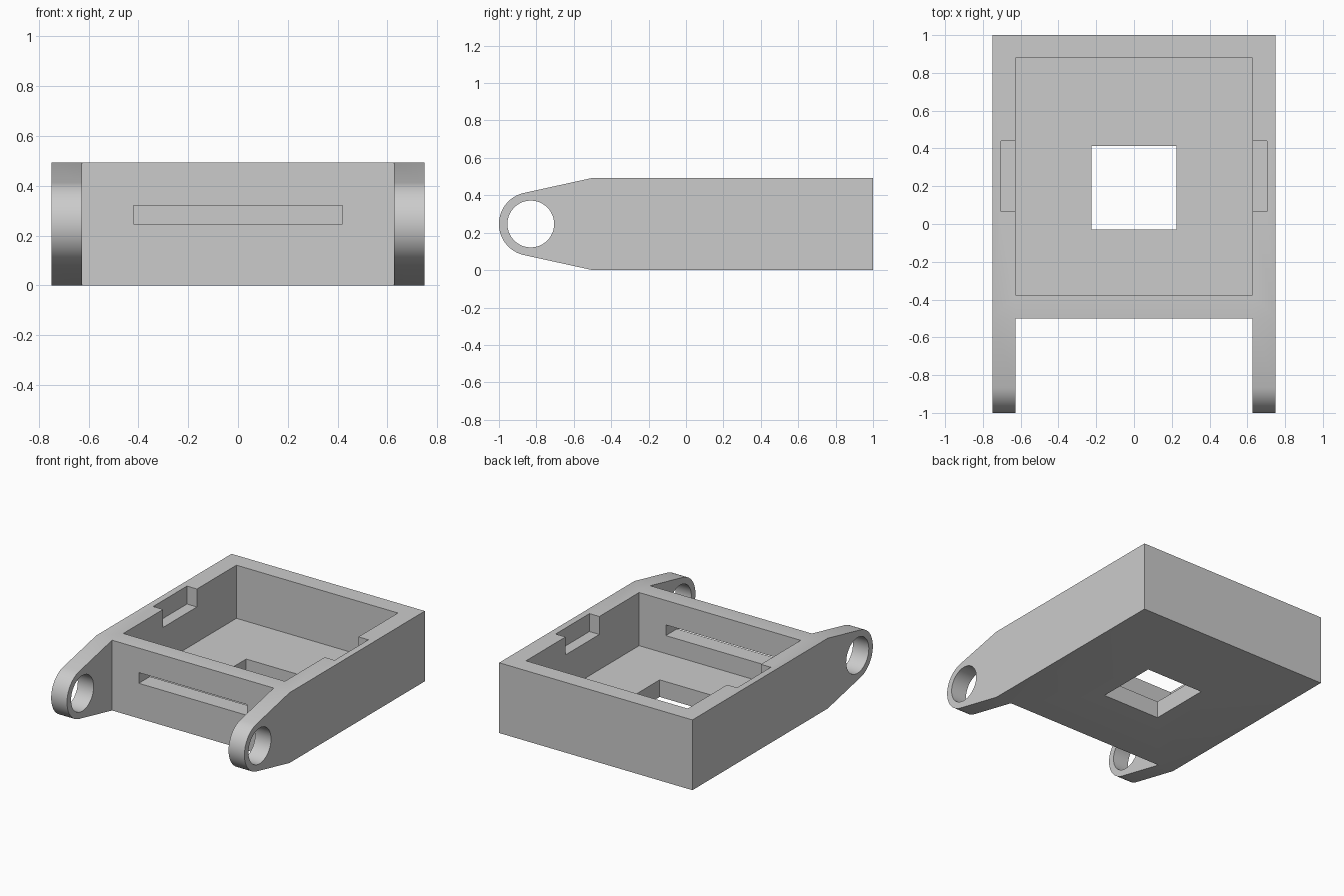
import bpy, bmesh
from math import sin, cos, pi, radians, atan2, acos, hypot

cube = bpy.data.objects.get("Cube")
if cube:
    bpy.data.objects.remove(cube, do_unlink=True)

HALF_W, INNER = 0.75, 0.627       # outer half width, inner half width
HEIGHT, FLOOR = 0.493, 0.12
FRONT, BACK = -0.5, 1.0
PIVOT_Y, PIVOT_Z = -0.83, HEIGHT / 2
LUG_R, BORE_R = 0.17, 0.125

grey = bpy.data.materials.new("plain grey")
grey.use_nodes = True
colour = (0.6, 0.6, 0.6, 1)
grey.diffuse_color = colour
grey.node_tree.nodes["Principled BSDF"].inputs["Base Color"].default_value = colour


def extrude_profile(name, points, half_width):
    """Solid from a (y, z) outline, extruded along x on both sides of the middle."""
    bm = bmesh.new()
    face = bm.faces.new([bm.verts.new((-half_width, y, z)) for y, z in points])
    new = bmesh.ops.extrude_face_region(bm, geom=[face])["geom"]
    verts = [g for g in new if isinstance(g, bmesh.types.BMVert)]
    bmesh.ops.translate(bm, verts=verts, vec=(2 * half_width, 0, 0))
    bmesh.ops.recalc_face_normals(bm, faces=bm.faces)
    mesh = bpy.data.meshes.new(name)
    bm.to_mesh(mesh)
    bm.free()
    mesh.materials.append(grey)
    obj = bpy.data.objects.new(name, mesh)
    bpy.context.collection.objects.link(obj)
    return obj


def arc(radius, start, end, steps):
    angles = [start + (end - start) * i / steps for i in range(steps + 1)]
    return [(PIVOT_Y + radius * cos(a), PIVOT_Z + radius * sin(a)) for a in angles]


def box(name, half_width, y, z):
    return extrude_profile(name, [(y[0], z[0]), (y[1], z[0]), (y[1], z[1]), (y[0], z[1])],
                           half_width)


# Side outline: block tapering tangentially into the rounded lugs
reach, rise = FRONT - PIVOT_Y, HEIGHT - PIVOT_Z
tangent = atan2(rise, reach) + acos(LUG_R / hypot(reach, rise))
outline = [(FRONT, 0), (BACK, 0), (BACK, HEIGHT), (FRONT, HEIGHT)]
outline += arc(LUG_R, tangent, 2 * pi - tangent, 40)
frame = extrude_profile("tray_with_hinge_arms", outline, HALF_W)

# Cut-outs
bore = arc(BORE_R, 0, 2 * pi, 64)[:-1]
cutters = [
    box("arm_gap", INNER, (-1.2, FRONT), (-0.2, 0.8)),
    box("tray_cavity", INNER, (-0.376, 0.878), (FLOOR, 0.8)),
    box("side_notches", 0.704, (0.065, 0.44), (0.367, 0.8)),
    box("floor_window", 0.225, (-0.03, 0.412), (-0.2, 0.3)),
    box("front_slot", 0.42, (-0.7, -0.2), (0.246, 0.321)),
    extrude_profile("pivot_bore", bore, 1.0),
]
bpy.context.view_layer.objects.active = frame
frame.select_set(True)
for cutter in cutters:
    cutter.hide_render = True
    mod = frame.modifiers.new(cutter.name, 'BOOLEAN')
    mod.operation = 'DIFFERENCE'
    mod.solver = 'EXACT'
    mod.object = cutter
    bpy.ops.object.modifier_apply(modifier=mod.name)
    bpy.data.objects.remove(cutter, do_unlink=True)

bpy.ops.object.shade_smooth_by_angle(angle=radians(30))
